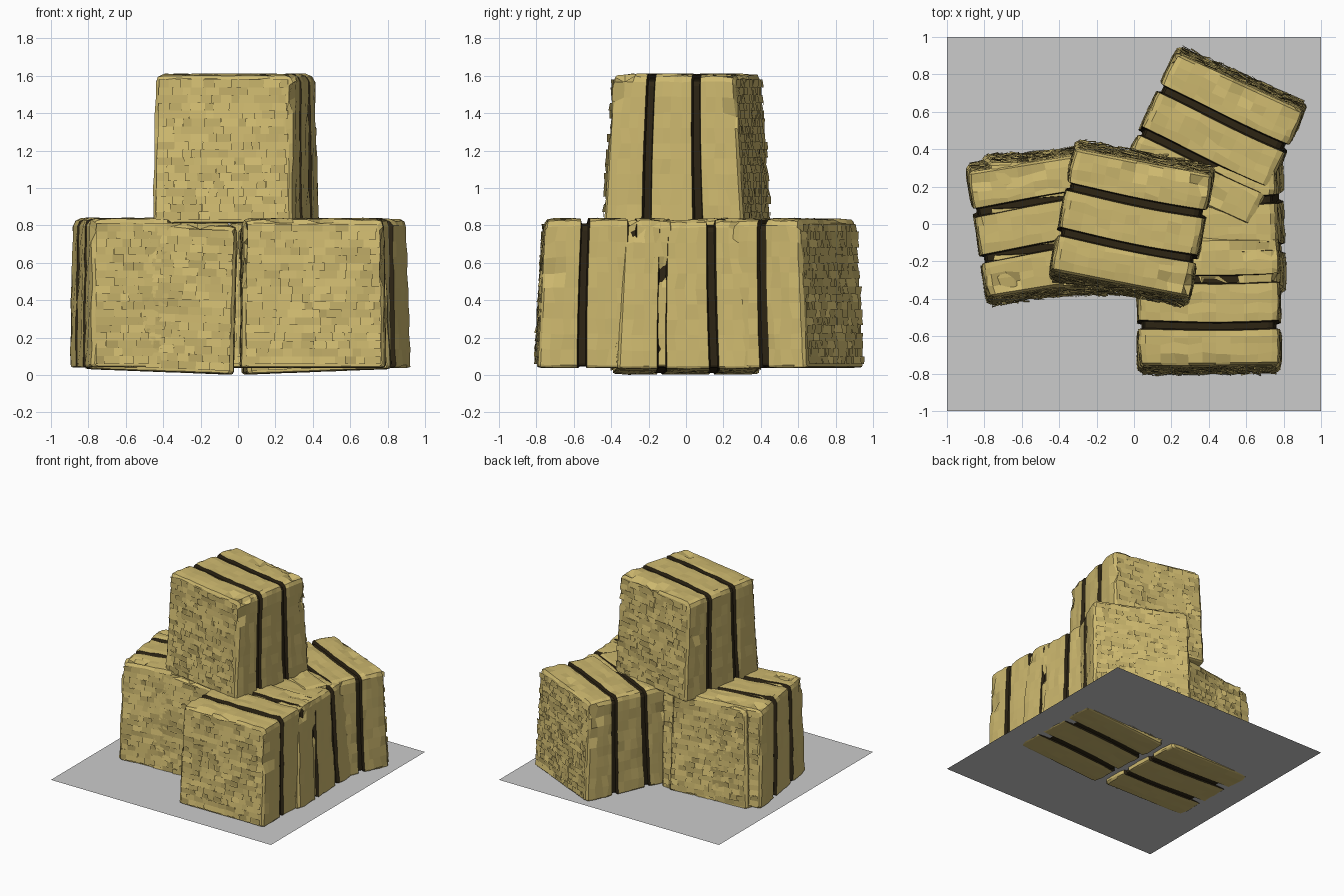
import bpy, bmesh, random
from math import sin, cos, pi, radians
from mathutils import Matrix, Vector

if "Cube" in bpy.data.objects:
    bpy.data.objects.remove(bpy.data.objects["Cube"])

random.seed(7)
HALF, H = 0.388, 0.80          # bale half width / height


def material(name, rgb):
    m = bpy.data.materials.new(name)
    m.diffuse_color = (*rgb, 1)
    m.use_nodes = True
    m.node_tree.nodes["Principled BSDF"].inputs["Base Color"].default_value = m.diffuse_color
    return m


STRAW = material("straw", (0.61, 0.48, 0.157))
TWINE = material("dark_twine", (0.026, 0.018, 0.007))


def outline():
    """Rounded square in x/z, tighter corners at the bottom."""
    pts = []
    corners = [(1, -1, 0.015), (1, 1, 0.04), (-1, 1, 0.04), (-1, -1, 0.015)]
    arcs = []
    for k, (sx, sz, r) in enumerate(corners):
        cx, cz = sx * (HALF - r), H / 2 + sz * (H / 2 - r)
        a0 = -pi / 2 + k * pi / 2
        arcs.append([Vector((cx + r * cos(a0 + t * pi / 4), cz + r * sin(a0 + t * pi / 4)))
                     for t in range(3)])
    for k, arc in enumerate(arcs):
        pts += arc
        nxt = arcs[(k + 1) % 4][0]
        pts += [arc[-1].lerp(nxt, t / 9) for t in range(1, 9)]
    return pts


# stations from the end to the middle: (y, inset, part of twine groove)
HALF_STATIONS = [(0.380, 0.024, 0), (0.366, 0.006, 0), (0.31, 0, 0), (0.25, 0, 0), (0.20, 0, 0),
                 (0.167, 0.002, 0), (0.159, 0.026, 1), (0.121, 0.026, 1), (0.113, 0.002, 0), (0.06, 0, 0)]
STATIONS = ([(-y, d, g) for y, d, g in HALF_STATIONS] + [(0, 0, 0)]
            + list(reversed(HALF_STATIONS)))


def bale(name, x, y, z, turn, tilt=0, taper=0.11):
    bm = bmesh.new()
    pts = outline()
    n = len(pts)
    phase = random.uniform(0, 6)

    def place(px, py, pz):
        wave = 0.012 * sin(5 * px + 3 * pz + phase) * (1 - abs(py) / 0.39)
        return Vector((px * (1 - 0.03 * pz), py * (1 - taper * pz / H) + wave, pz))

    # body: rings lofted along y with pinched grooves and chipped ends
    rings = []
    for sy, inset, groove in STATIONS:
        ring = []
        for p in pts:
            d = inset + (0 if groove else random.uniform(-0.003, 0.006))
            dy = 0
            if 0.3 < abs(sy) and p.y > 0.45 and random.random() < 0.16:
                d += random.uniform(0.012, 0.04)
            elif 0.18 < abs(sy) < 0.36 or abs(sy) < 0.1:
                dy = random.uniform(-0.012, 0.012)
            k = 1 - d / HALF
            low = 0.3 if p.y < 0.02 else 1
            pz = H / 2 + (p.y - H / 2) * (1 - low * d / HALF)
            ring.append(bm.verts.new(place(p.x * k, sy + dy, pz)))
        rings.append(ring)
    for i in range(len(rings) - 1):
        g = STATIONS[i][2] or STATIONS[i + 1][2]
        for j in range(n):
            a, b = rings[i], rings[i + 1]
            f = bm.faces.new((a[j], a[(j + 1) % n], b[(j + 1) % n], b[j]))
            f.material_index = g
    bm.faces.new(rings[0])
    bm.faces.new(rings[-1])
    bmesh.ops.recalc_face_normals(bm, faces=bm.faces)

    # ends: staggered, slightly tilted tufts of cut straw
    rows = 18
    rh = (H - 0.05) / rows
    for s in (-1, 1):
        for r in range(rows):
            z0 = 0.02 + r * rh
            px = -0.36
            while px < 0.33:
                x1 = min(px + random.uniform(0.04, 0.10), 0.36)
                tx, tz = random.uniform(-0.009, 0.009), random.uniform(-0.005, 0.005)
                base = 0.388 + random.uniform(-0.002, 0.003)
                quad = [(px, z0, -tx - tz), (x1, z0, tx - tz),
                        (x1, z0 + rh, tx + tz), (px, z0 + rh, -tx + tz)]
                vs = [bm.verts.new(place(qx, s * max(base + q, 0.381), qz)) for qx, qz, q in quad]
                bm.faces.new(vs if s < 0 else vs[::-1])
                px = x1

    mesh = bpy.data.meshes.new(name)
    bm.transform(Matrix.Translation((x, y, z)) @ Matrix.Rotation(radians(tilt), 4, 'Y')
                 @ Matrix.Rotation(radians(turn), 4, 'Z'))
    bm.to_mesh(mesh)
    bm.free()
    mesh.materials.append(STRAW)
    mesh.materials.append(TWINE)
    ob = bpy.data.objects.new(name, mesh)
    bpy.context.collection.objects.link(ob)


# lower bales, overlapping in pairs, with one on top
bale("front_right_bale", 0.40, -0.415, 0.038, 0.5)
bale("middle_right_bale", 0.42, 0.0, 0.017, 2, tilt=-2.2)
bale("back_right_bale", 0.425, 0.45, 0.038, -24.5)
bale("outer_left_bale", -0.465, 0.0, 0.040, 9)
bale("inner_left_bale", -0.42, 0.0, 0.017, 2, tilt=2.2)
bale("top_bale", -0.012, 0.005, 0.81, -11, taper=0.13)

# ground sheet
bpy.ops.mesh.primitive_plane_add(size=2, location=(0, 0, 0.036))
bpy.context.object.name = "base_sheet"
